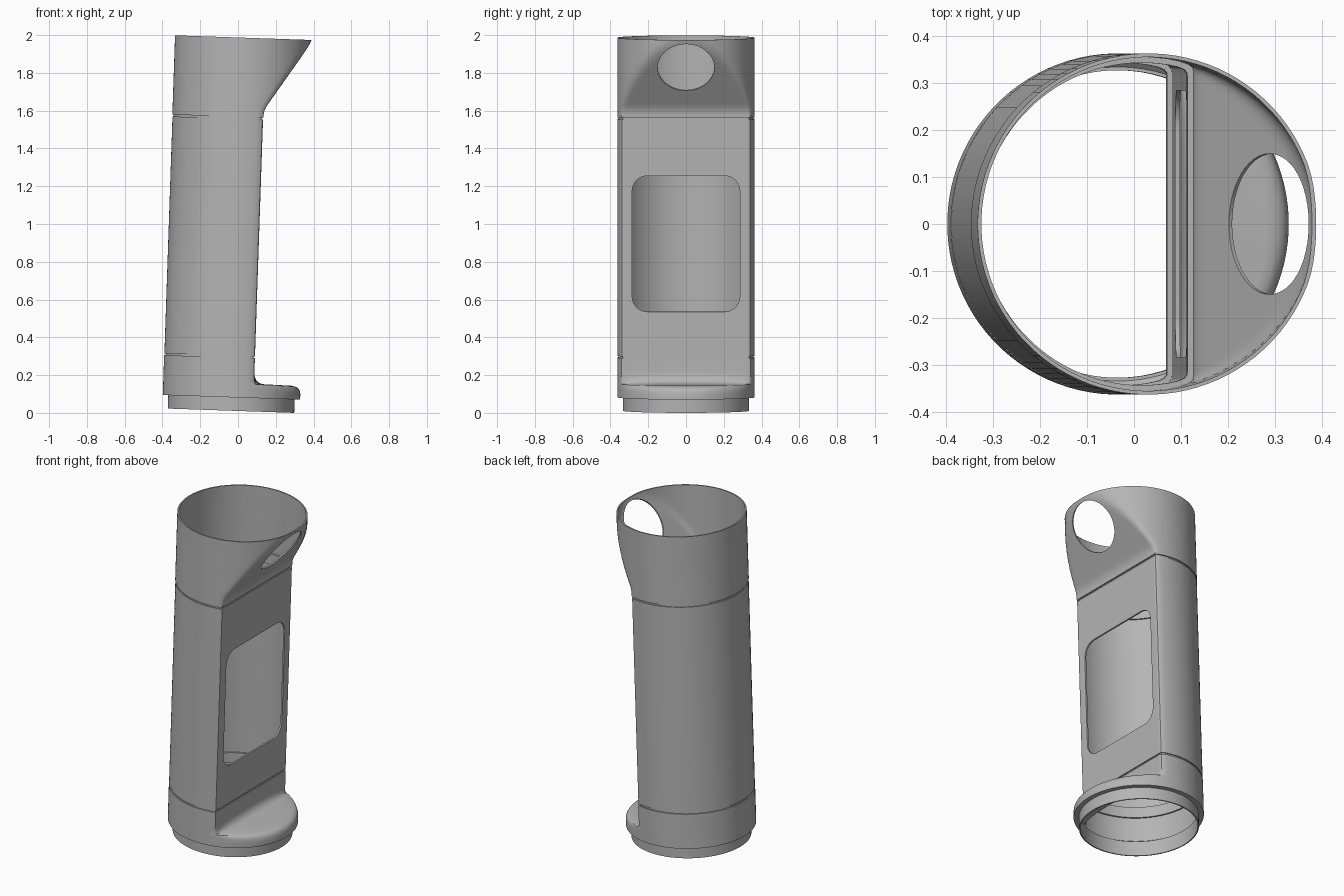
import bpy, bmesh, math
from mathutils import Matrix, Vector

cube = bpy.data.objects.get("Cube")
if cube:
    bpy.data.objects.remove(cube)

R, FLAT, WALL, N = 0.364, 0.117, 0.010, 96
TOP, JOINT_HI, JOINT_LO = 1.976, 1.551, 0.287
# the whole tube leans slightly towards +x
LEAN = Matrix.Translation((-0.037, 0, 0.0115)) @ Matrix.Rotation(math.radians(1.95), 4, 'Y')

grey = bpy.data.materials.new("plain grey")
grey.use_nodes = True
GREY = (0.46, 0.46, 0.46, 1)
grey.diffuse_color = GREY
grey.node_tree.nodes["Principled BSDF"].inputs["Base Color"].default_value = GREY


def softmin(a, b, k=0.03):
    h = max(k - abs(a - b), 0) / k
    return min(a, b) - h * h * k / 4


def section(z, r, flat=1.0, t=0.0):
    """Circle cut by a flat at x = flat; t moves the flat back out to the circle."""
    pts = []
    for i in range(N):
        a = 2 * math.pi * (i + 0.5) / N
        x = r * math.cos(a)
        s = softmin(x, flat)
        pts.append(Vector((s + t * (x - s), r * math.sin(a), z)))
    return pts


def make_object(name, bm):
    bmesh.ops.recalc_face_normals(bm, faces=bm.faces)
    me = bpy.data.meshes.new(name)
    bm.to_mesh(me)
    bm.free()
    me.materials.append(grey)
    ob = bpy.data.objects.new(name, me)
    bpy.context.scene.collection.objects.link(ob)
    return ob


def shell(name, rows):
    """Closed wall lofted through sections: up the outside, down the inside."""
    bm = bmesh.new()
    rings = [[bm.verts.new(p) for p in section(*row)] for row in rows]
    for a, b in zip(rings, rings[1:] + rings[:1]):
        for i in range(N):
            j = (i + 1) % N
            bm.faces.new((a[i], a[j], b[j], b[i]))
    return make_object(name, bm)


def cut(ob, outline, centre, normal, depth):
    """Cut a prism with the given 2D outline through a wall."""
    n = Vector(normal).normalized()
    u = Vector((0, 1, 0))
    v = n.cross(u)
    bm = bmesh.new()
    ends = [[bm.verts.new(Vector(centre) + u * p + v * q + n * d) for p, q in outline]
            for d in (-depth, depth)]
    bm.faces.new(ends[0])
    bm.faces.new(ends[1])
    for i in range(len(outline)):
        j = (i + 1) % len(outline)
        bm.faces.new((ends[0][i], ends[0][j], ends[1][j], ends[1][i]))
    cutter = make_object("cutter", bm)
    cutter.hide_render = True
    mod = ob.modifiers.new("opening", 'BOOLEAN')
    mod.operation, mod.solver, mod.object = 'DIFFERENCE', 'EXACT', cutter
    bpy.context.view_layer.objects.active = ob
    bpy.ops.object.modifier_apply(modifier=mod.name)
    bpy.data.objects.remove(cutter)


def rounded_rect(w, h, r, steps=8):
    pts = []
    for k, (sx, sy) in enumerate(((1, 1), (-1, 1), (-1, -1), (1, -1))):
        for i in range(steps + 1):
            a = math.pi / 2 * (k + i / steps)
            pts.append((sx * (w - r) + r * math.cos(a), sy * (h - r) + r * math.sin(a)))
    return pts


# bottom sleeve: plain thin ring
sleeve = shell("bottom_sleeve", [(0, 0.335), (0.09, 0.335), (0.09, 0.328), (0, 0.328)])

# base with a rounded half-moon foot
foot = [(0.071, 1), (0.100, 1), (0.118, 0.985), (0.131, 0.95), (0.139, 0.89), (0.143, 0.8),
        (0.146, 0.2), (0.151, 0.12), (0.163, 0.05), (0.185, 0.01), (0.21, 0), (JOINT_LO - 0.005, 0)]
outer = [(z, R, FLAT, t) for z, t in foot]
inner = [(z - (0.012 if z < 0.2 else 0), R - WALL, FLAT - WALL, t)
         for z, t in reversed(foot) if z > 0.1]
base = shell("base_with_foot", outer + inner + [(0.083, 0.33, FLAT, 1), (0.071, 0.33, FLAT, 1)])

# main body with a flat face and a window
z0, z1 = JOINT_LO + 0.005, JOINT_HI - 0.005
body = shell("main_body", [(z0, R - 0.001, FLAT), (z1, R - 0.001, FLAT),
                           (z1, R - WALL, FLAT - WALL), (z0, R - WALL, FLAT - WALL)])
cut(body, rounded_rect(0.285, 0.36, 0.08), (FLAT, 0, 0.888), (1, 0, 0), 0.08)


# upper cup whose flat slants out to the full circle
def slant(z):
    return -softmin(-FLAT - 0.002, -(0.124 + 0.656 * (z - 1.603)), 0.02)


levels = [JOINT_HI + 0.005 + (TOP - JOINT_HI - 0.005) * i / 36 for i in range(37)]
cup = shell("upper_cup", [(z, R, slant(z)) for z in levels] +
            [(z, R - WALL * 0.8, slant(z) - WALL) for z in reversed(levels)])
circle = [(0.15 * math.cos(math.tau * i / 48), 0.15 * math.sin(math.tau * i / 48)) for i in range(48)]
cut(cup, circle, (0.275, 0, 1.824), (0.369, 0, -0.242), 0.1)

# inner lips behind the two joints
lips = [shell(name, [(z - 0.035, R - 0.007, FLAT - 0.007), (z + 0.03, R - 0.007, FLAT - 0.007),
                     (z + 0.03, 0.344, FLAT - 0.02), (z - 0.035, 0.344, FLAT - 0.02)])
        for name, z in (("lower_lip", JOINT_LO), ("upper_lip", JOINT_HI))]

# lean everything and smooth the shading
bpy.ops.object.select_all(action='DESELECT')
for ob in [sleeve, base, body, cup] + lips:
    ob.data.transform(LEAN)
    ob.select_set(True)
    bpy.context.view_layer.objects.active = ob
bpy.ops.object.shade_smooth_by_angle(angle=math.radians(35))
